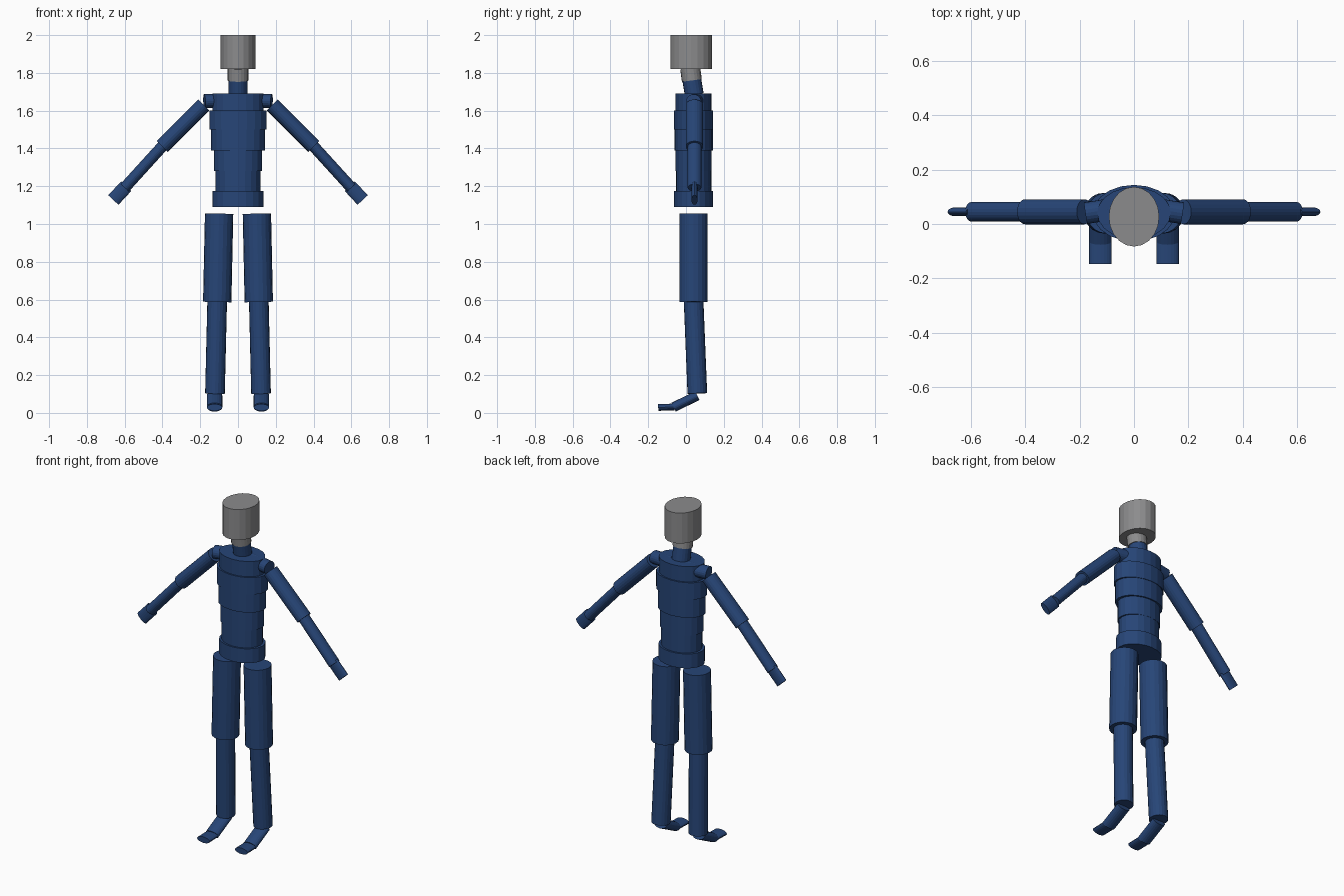
import bpy, bmesh
from mathutils import Vector, Matrix

if "Cube" in bpy.data.objects:
    bpy.data.objects.remove(bpy.data.objects["Cube"])

SIDES = 20


def material(name, rgb):
    m = bpy.data.materials.new(name)
    m.diffuse_color = (*rgb, 1)
    m.use_nodes = True
    m.node_tree.nodes["Principled BSDF"].inputs["Base Color"].default_value = m.diffuse_color
    return m


BLUE = material("navy_blue", (0.020, 0.060, 0.185))
GREY = material("grey", (0.26, 0.26, 0.265))


def tube(name, a, b, ru, rv, mat=BLUE, u=(1, 0, 0)):
    """Elliptical cylinder from a to b: radius ru along u, rv across it."""
    a, b = Vector(a), Vector(b)
    w = (b - a).normalized()
    u = Vector(u)
    u = (u - w * u.dot(w)).normalized()
    v = w.cross(u)
    rot = Matrix((u * ru, v * rv, b - a)).transposed().to_4x4()
    bm = bmesh.new()
    bmesh.ops.create_cone(bm, cap_ends=True, segments=SIDES, radius1=1, radius2=1, depth=1,
                          matrix=Matrix.Translation((a + b) / 2) @ rot)
    bmesh.ops.recalc_face_normals(bm, faces=bm.faces)
    me = bpy.data.meshes.new(name)
    bm.to_mesh(me)
    bm.free()
    me.materials.append(mat)
    ob = bpy.data.objects.new(name, me)
    bpy.context.collection.objects.link(ob)
    return ob


# head and neck
tube("head", (0, 0.027, 1.82), (0, 0.027, 2.0), 0.093, 0.11, GREY)
tube("upper_neck", (0, 0.031, 1.76), (0, 0.022, 1.826), 0.055, 0.053, GREY)
tube("lower_neck", (0, 0.044, 1.685), (0, 0.031, 1.762), 0.050, 0.050)

# stacked torso rings: name, bottom, top, half width, half depth
for name, z0, z1, rx, ry in [
    ("pelvis", 1.09, 1.175, 0.134, 0.104),
    ("waist", 1.175, 1.28, 0.119, 0.094),
    ("belly", 1.28, 1.39, 0.127, 0.095),
    ("lower_chest", 1.39, 1.50, 0.142, 0.102),
    ("chest", 1.50, 1.60, 0.152, 0.104),
    ("upper_chest", 1.60, 1.69, 0.136, 0.096),
]:
    tube(name, (0, 0.04, z0), (0, 0.04, z1), rx, ry)

# limbs, built on both sides
Y = (0, 1, 0)
for s, side in ((1, "left"), (-1, "right")):
    # arm
    tube(side + "_shoulder", (s * 0.05, 0.06, 1.655), (s * 0.178, 0.04, 1.65), 0.040, 0.037, u=Y)
    tube(side + "_upper_arm", (s * 0.182, 0.045, 1.63), (s * 0.402, 0.045, 1.41), 0.046, 0.041, u=Y)
    tube(side + "_forearm", (s * 0.398, 0.045, 1.414), (s * 0.600, 0.045, 1.192), 0.036, 0.030, u=Y)
    tube(side + "_hand", (s * 0.592, 0.045, 1.200), (s * 0.660, 0.045, 1.127), 0.016, 0.037, u=Y)
    # leg
    tube(side + "_thigh", (s * 0.100, 0.04, 1.055), (s * 0.110, 0.04, 0.587), 0.075, 0.075)
    tube(side + "_shin", (s * 0.110, 0.04, 0.60), (s * 0.122, 0.060, 0.103), 0.052, 0.052)
    # foot
    tube(side + "_foot", (s * 0.124, 0.060, 0.092), (s * 0.124, -0.065, 0.030), 0.041, 0.026)
    tube(side + "_toes", (s * 0.124, -0.060, 0.031), (s * 0.124, -0.147, 0.029), 0.041, 0.018)
